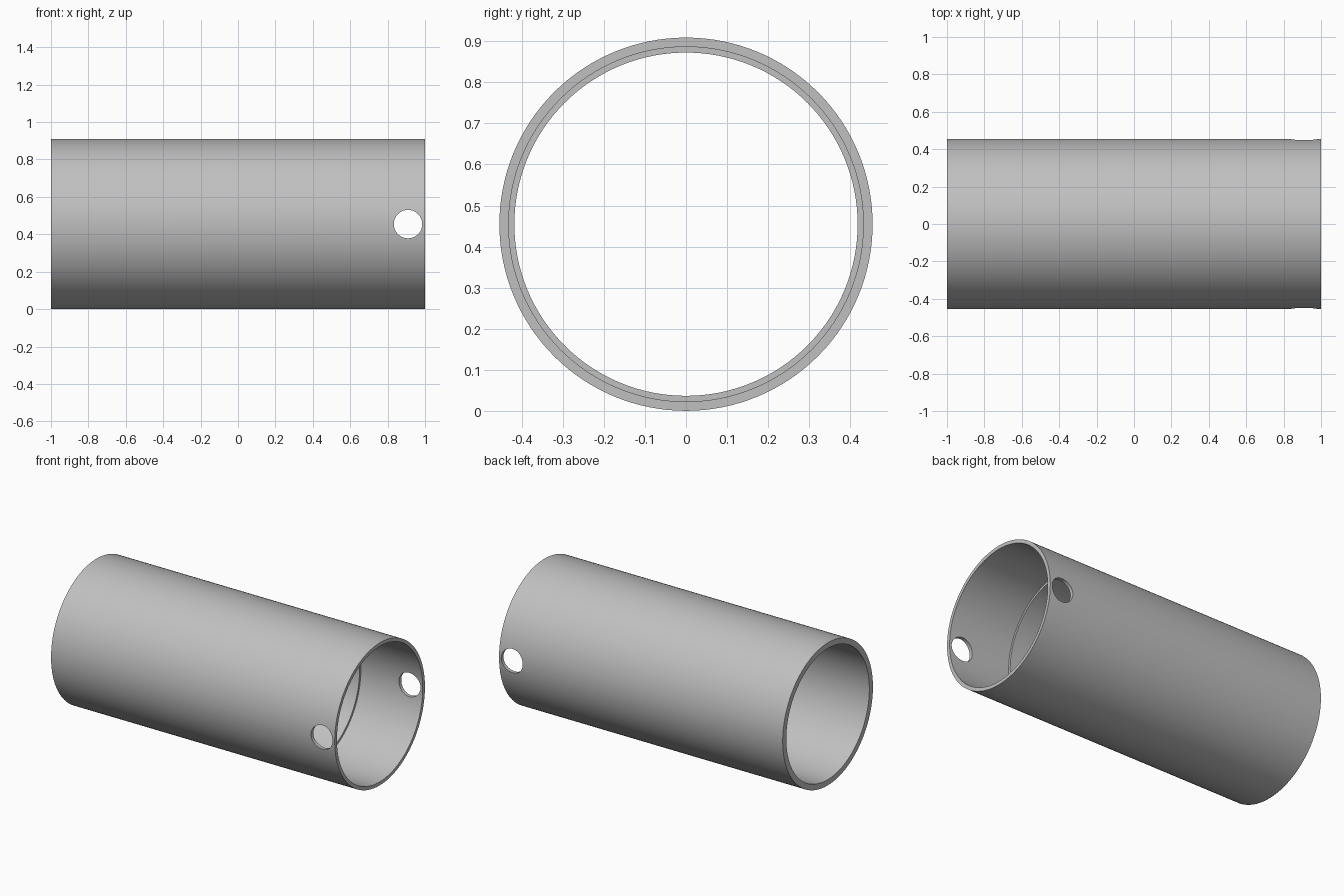
import bpy
import math
from mathutils import Matrix

cube = bpy.data.objects.get("Cube")
if cube:
    bpy.data.objects.remove(cube, do_unlink=True)

import bmesh

LENGTH = 2.0
R_OUT = 0.4545
R_BORE = 0.418       # main bore
R_SOCKET = 0.432     # wider bore at the left end
X_STEP = 0.564       # shoulder between the two bores
HOLE_X, HOLE_R = 0.909, 0.076
SIDES = 128

grey = bpy.data.materials.new("plain grey")
grey.use_nodes = True
GREY = (0.53, 0.53, 0.53, 1)
grey.diffuse_color = GREY
grey.node_tree.nodes["Principled BSDF"].inputs["Base Color"].default_value = GREY


def new_object(name, bm):
    bmesh.ops.recalc_face_normals(bm, faces=bm.faces)
    mesh = bpy.data.meshes.new(name)
    bm.to_mesh(mesh)
    bm.free()
    mesh.materials.append(grey)
    obj = bpy.data.objects.new(name, mesh)
    bpy.context.collection.objects.link(obj)
    return obj


# Tube: closed wall profile (x, radius) spun around the long axis
half = LENGTH / 2
profile = [(-half, R_OUT), (half, R_OUT), (half, R_SOCKET),
           (X_STEP, R_SOCKET), (X_STEP, R_BORE), (-half, R_BORE)]
bm = bmesh.new()
rings = []
for x, r in profile:
    angles = [math.tau * i / SIDES for i in range(SIDES)]
    rings.append([bm.verts.new((x, r * math.cos(a), R_OUT + r * math.sin(a)))
                  for a in angles])
for k, ring in enumerate(rings):
    after = rings[(k + 1) % len(rings)]
    for i in range(SIDES):
        j = (i + 1) % SIDES
        bm.faces.new((ring[i], ring[j], after[j], after[i]))
tube = new_object("tube", bm)

# Cross pin hole through the front and back walls
bm = bmesh.new()
bmesh.ops.create_cone(bm, cap_ends=True, segments=64, radius1=HOLE_R,
                      radius2=HOLE_R, depth=1.2,
                      matrix=Matrix.Translation((HOLE_X, 0, R_OUT))
                      @ Matrix.Rotation(math.pi / 2, 4, 'X'))
cutter = new_object("pin_hole_cutter", bm)

bpy.ops.object.select_all(action='DESELECT')
tube.select_set(True)
bpy.context.view_layer.objects.active = tube
cut = tube.modifiers.new("pin_hole", 'BOOLEAN')
cut.operation = 'DIFFERENCE'
cut.solver = 'EXACT'
cut.object = cutter
bpy.ops.object.modifier_apply(modifier=cut.name)
bpy.data.objects.remove(cutter, do_unlink=True)
bpy.ops.object.shade_smooth_by_angle(angle=math.radians(30))
